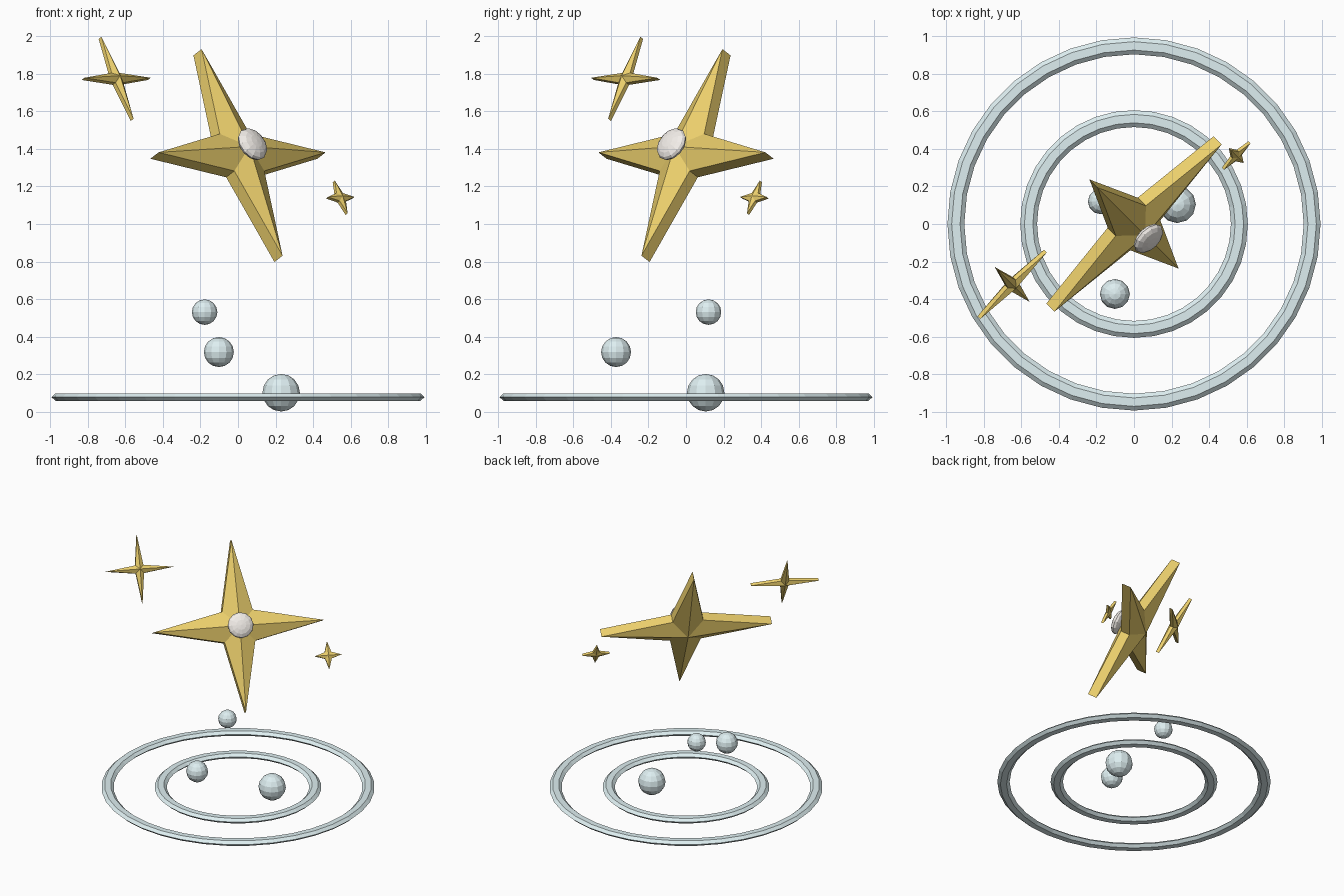
import bpy, bmesh
from math import sin, cos, pi, radians, sqrt
from mathutils import Vector, Matrix

if "Cube" in bpy.data.objects:
    bpy.data.objects.remove(bpy.data.objects["Cube"])


def material(name, rgb):
    m = bpy.data.materials.new(name)
    m.diffuse_color = (*rgb, 1)
    m.use_nodes = True
    m.node_tree.nodes["Principled BSDF"].inputs["Base Color"].default_value = m.diffuse_color
    return m


GOLD = material("gold", (0.83, 0.62, 0.15))
ICE = material("pale_blue", (0.73, 0.86, 0.88))
PEARL = material("pearl", (0.90, 0.86, 0.82))

# Shared tilt of the stars: local x = side arm, y = upper arm, z = facing
TILT = radians(29)
side = Vector((1, 1, 0)).normalized()
face = Vector((cos(TILT) / sqrt(2), -cos(TILT) / sqrt(2), sin(TILT)))
up = face.cross(side)
FACING = Matrix((side, up, face)).transposed().to_4x4()


def star(name, centre, tip, inner, thick, peak):
    """Four-pointed star with straight rim and a raised centre on both sides."""
    bm = bmesh.new()
    rims = []
    for s in (1, -1):
        rims.append([bm.verts.new(((inner if i % 2 else tip) * cos(i * pi / 4),
                                   (inner if i % 2 else tip) * sin(i * pi / 4),
                                   s * thick / 2)) for i in range(8)])
    for rim, s in zip(rims, (1, -1)):
        apex = bm.verts.new((0, 0, s * peak))
        for i in range(8):
            bm.faces.new((rim[i], rim[(i + 1) % 8], apex))
    for i in range(8):
        j = (i + 1) % 8
        bm.faces.new((rims[0][i], rims[1][i], rims[1][j], rims[0][j]))
    bmesh.ops.recalc_face_normals(bm, faces=bm.faces)
    mesh = bpy.data.meshes.new(name)
    bm.to_mesh(mesh)
    bm.free()
    ob = bpy.data.objects.new(name, mesh)
    bpy.context.collection.objects.link(ob)
    ob.matrix_world = Matrix.Translation(centre) @ FACING
    mesh.materials.append(GOLD)
    return ob


def ball(name, centre, radius, mat):
    bpy.ops.mesh.primitive_uv_sphere_add(segments=12, ring_count=8,
                                         radius=radius, location=centre)
    ob = bpy.context.object
    ob.name = name
    ob.data.materials.append(mat)
    return ob


def ring(name, radius):
    bpy.ops.mesh.primitive_torus_add(major_radius=radius, minor_radius=0.045,
                                     major_segments=36, minor_segments=6,
                                     location=(0, 0, 0.077))
    ob = bpy.context.object
    ob.name = name
    ob.scale.z = 0.52
    ob.data.materials.append(ICE)


# Flat ripple rings
ring("outer_ring", 0.95)
ring("inner_ring", 0.562)

# Rising droplets
ball("large_drop", (0.23, 0.105, 0.1), 0.1, ICE)
ball("middle_drop", (-0.102, -0.373, 0.317), 0.08, ICE)
ball("small_drop", (-0.178, 0.12, 0.53), 0.068, ICE)

# Stars
centre = Vector((0, 0, 1.365))
star("main_star", centre, 0.63, 0.16, 0.07, 0.10)
star("upper_star", Vector((-0.65, -0.322, 1.774)), 0.25, 0.042, 0.024, 0.035)
star("lower_star", Vector((0.545, 0.365, 1.14)), 0.1, 0.034, 0.018, 0.022)

# Flattened pearl on the main star's front
pearl = ball("star_pearl", (0, 0, 0), 0.095, PEARL)
pearl.matrix_world = (Matrix.Translation(centre + face * 0.125) @ FACING
                      @ Matrix.Diagonal((1, 1, 0.42, 1)))
